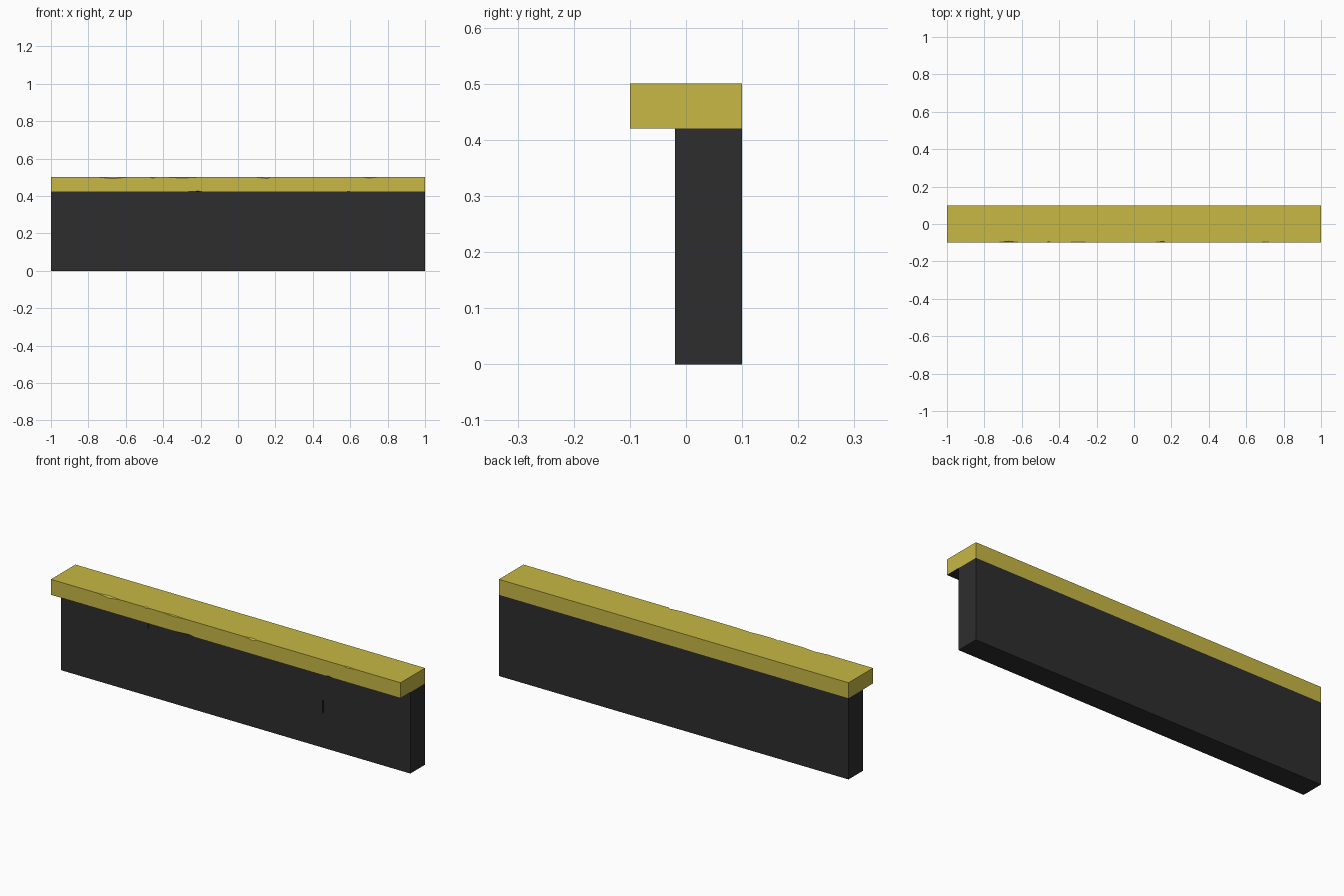
import bpy, bmesh

if "Cube" in bpy.data.objects:
    bpy.data.objects.remove(bpy.data.objects["Cube"])


def material(name, rgb):
    m = bpy.data.materials.new(name)
    m.diffuse_color = (*rgb, 1)
    m.use_nodes = True
    m.node_tree.nodes["Principled BSDF"].inputs["Base Color"].default_value = m.diffuse_color
    return m


yellow = material("worn yellow", (0.58, 0.48, 0.06))
dark = material("dark grey", (0.027, 0.027, 0.027))


def add_object(name, bm, mats):
    bmesh.ops.recalc_face_normals(bm, faces=bm.faces)
    me = bpy.data.meshes.new(name)
    bm.to_mesh(me)
    bm.free()
    for m in mats:
        me.materials.append(m)
    ob = bpy.data.objects.new(name, me)
    bpy.context.collection.objects.link(ob)
    return ob


def add_box(name, lo, hi, mats):
    bm = bmesh.new()
    bmesh.ops.create_cube(bm, size=1)
    for v in bm.verts:
        v.co = [l + (c + 0.5) * (h - l) for c, l, h in zip(v.co, lo, hi)]
    return add_object(name, bm, mats)


# Yellow coping: section lofted along x, front edges chipped (start, peak, end, depth)
top_chips = [(-0.74, -0.67, -0.60, 0.008), (-0.47, -0.455, -0.44, 0.006),
             (-0.37, -0.30, -0.22, 0.005), (0.10, 0.16, 0.17, 0.008),
             (0.67, 0.70, 0.74, 0.005)]
low_chips = [(-0.30, -0.21, -0.18, 0.006), (0.57, 0.59, 0.61, 0.004)]


def chip_depth(chips, x):
    for a, p, b, d in chips:
        if a < x < b:
            return d * ((x - a) / (p - a) if x <= p else (b - x) / (b - p))
    return 0.0


stations = sorted({-1.0, 1.0} | {x for c in top_chips + low_chips for x in c[:3]})
bm = bmesh.new()
rings = []
for x in stations:
    t, l = chip_depth(top_chips, x), chip_depth(low_chips, x)
    section = [(0.1, 0.42), (0.1, 0.5), (-0.1 + t, 0.5), (-0.1, 0.5 - t),
               (-0.1, 0.42 + l), (-0.1 + l, 0.42)]
    rings.append([bm.verts.new((x, y, z)) for y, z in section])
for r, s in zip(rings, rings[1:]):
    for i in range(6):
        j = (i + 1) % 6
        bm.faces.new((r[i], r[j], s[j], s[i]))
bm.faces.new(rings[0])
bm.faces.new(rings[-1])
bmesh.ops.remove_doubles(bm, verts=bm.verts, dist=1e-5)
bmesh.ops.recalc_face_normals(bm, faces=bm.faces)
for f in bm.faces:
    f.material_index = 1 if f.normal.z < -0.5 else 0   # unpainted underside
add_object("coping", bm, [yellow, dark])

# Wall below the coping, set back at the front
wall = add_box("wall", (-1, -0.02, 0), (1, 0.1, 0.42), [dark])

# Hairline cracks cut into the wall front
for i, (x, z0, z1) in enumerate([(-0.5, 0.35, 0.40), (0.5, 0.18, 0.245)]):
    cut = add_box(f"crack_cutter_{i}", (x - 0.002, -0.03, z0), (x + 0.002, -0.014, z1), [dark])
    cut.hide_render = True
    cut.hide_viewport = True
    mod = wall.modifiers.new("crack", "BOOLEAN")
    mod.operation = "DIFFERENCE"
    mod.object = cut
